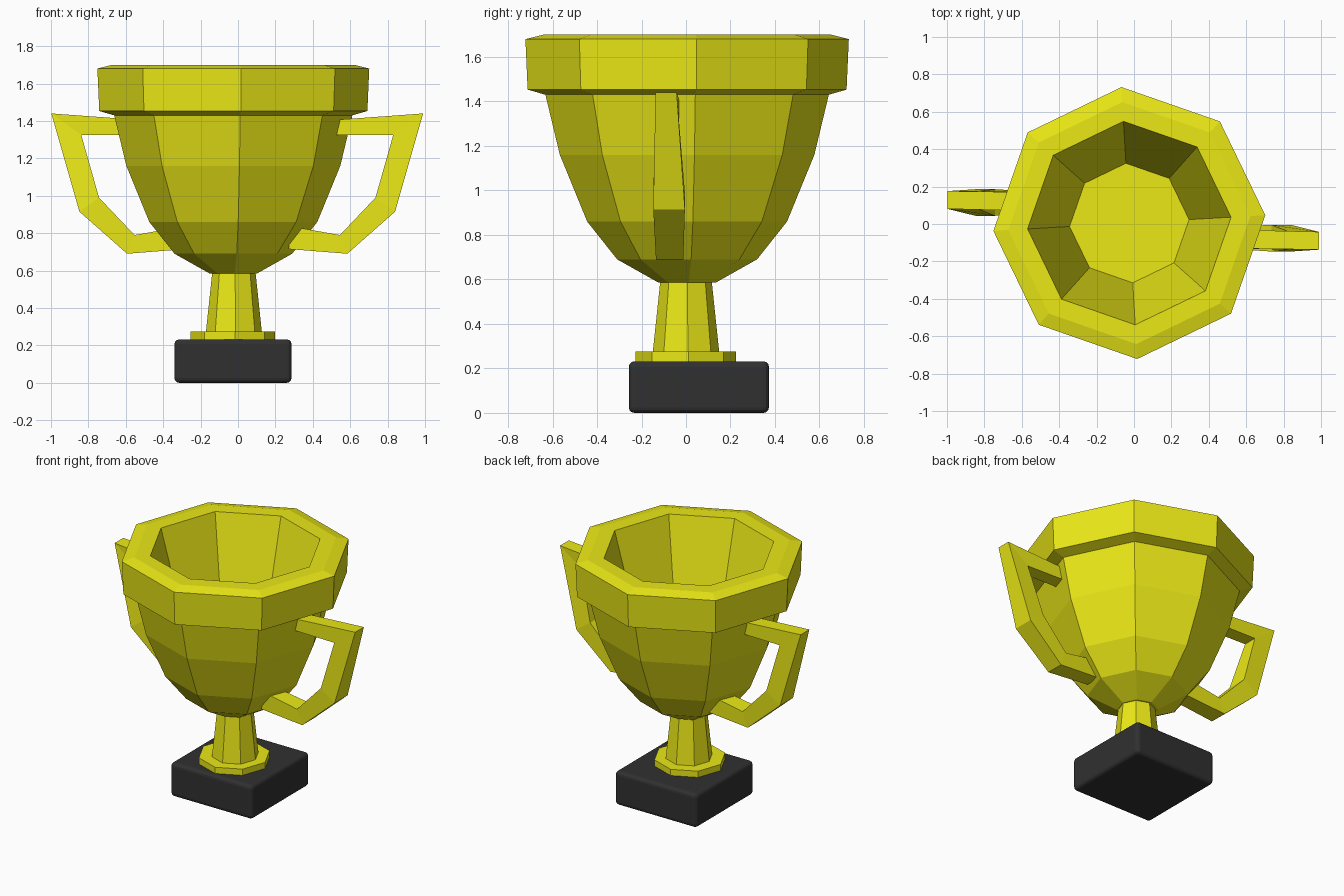
import bpy, bmesh, math

if "Cube" in bpy.data.objects:
    bpy.data.objects.remove(bpy.data.objects["Cube"])


def material(name, rgb):
    m = bpy.data.materials.new(name)
    m.diffuse_color = (*rgb, 1)
    m.use_nodes = True
    m.node_tree.nodes["Principled BSDF"].inputs["Base Color"].default_value = m.diffuse_color
    return m


gold = material("gold", (0.83, 0.81, 0.008))
black = material("black", (0.03, 0.03, 0.03))


def finish(name, bm, mat):
    bmesh.ops.recalc_face_normals(bm, faces=bm.faces)
    me = bpy.data.meshes.new(name)
    bm.to_mesh(me)
    bm.free()
    me.materials.append(mat)
    ob = bpy.data.objects.new(name, me)
    bpy.context.collection.objects.link(ob)
    return ob


def skin(name, rings, mat):
    """Join equal-sized rings of points with quads and cap both ends."""
    bm = bmesh.new()
    loops = [[bm.verts.new(p) for p in ring] for ring in rings]
    n = len(loops[0])
    for a, b in zip(loops, loops[1:]):
        for i in range(n):
            j = (i + 1) % n
            bm.faces.new((a[i], a[j], b[j], b[i]))
    bm.faces.new(loops[0])
    bm.faces.new(loops[-1])
    return finish(name, bm, mat)


def octagon(r, z, cx, cy):
    angles = [math.radians(3.3 + 45 * i) for i in range(8)]
    return [(cx + r * math.cos(a), cy + r * math.sin(a), z) for a in angles]


def lathe(name, profile, cx, cy):
    return skin(name, [octagon(r, z, cx, cy) for r, z in profile], gold)


# Bowl: outside, thick rim, then tapered inside down to the floor
lathe("bowl", [(0.128, 0.585), (0.315, 0.69), (0.45, 0.86), (0.573, 1.16),
               (0.638, 1.43), (0.718, 1.453), (0.728, 1.68), (0.648, 1.70),
               (0.545, 1.70), (0.32, 0.88)], -0.025, 0.005)

# Stem and its collar
lathe("stem", [(0.152, 0.25), (0.115, 0.60)], -0.022, 0.0)
lathe("stem_collar", [(0.227, 0.22), (0.227, 0.275)], -0.028, -0.001)

# Handles: stations of (outer x, z, inner x, z, y range); the second is turned half round
stations = [(0.51, 1.405, 0.51, 1.325, -0.13, -0.03),
            (0.99, 1.44, 0.83, 1.325, -0.137, -0.042),
            (0.84, 0.915, 0.735, 0.99, -0.147, -0.005),
            (0.585, 0.69, 0.545, 0.79, -0.135, -0.012),
            (0.27, 0.715, 0.29, 0.835, -0.13, -0.02)]
for name, s in (("right_handle", 1), ("left_handle", -1)):
    skin(name, [[(-0.004 + s * (x + 0.004), 0.0195 + s * (y - 0.0195), z)
                 for x, y, z in ((ox, y0, oz), (ox, y1, oz), (ix, y1, iz), (ix, y0, iz))]
                for ox, oz, ix, iz, y0, y1 in stations], gold)

# Square base block with rounded edges
bm = bmesh.new()
bmesh.ops.create_cube(bm, size=1)
for v in bm.verts:
    v.co = (v.co.x * 0.626 - 0.027, v.co.y * 0.63 + 0.058, (v.co.z + 0.5) * 0.232)
base = finish("base", bm, black)
bev = base.modifiers.new("rounding", "BEVEL")
bev.width = 0.025
bev.segments = 3
